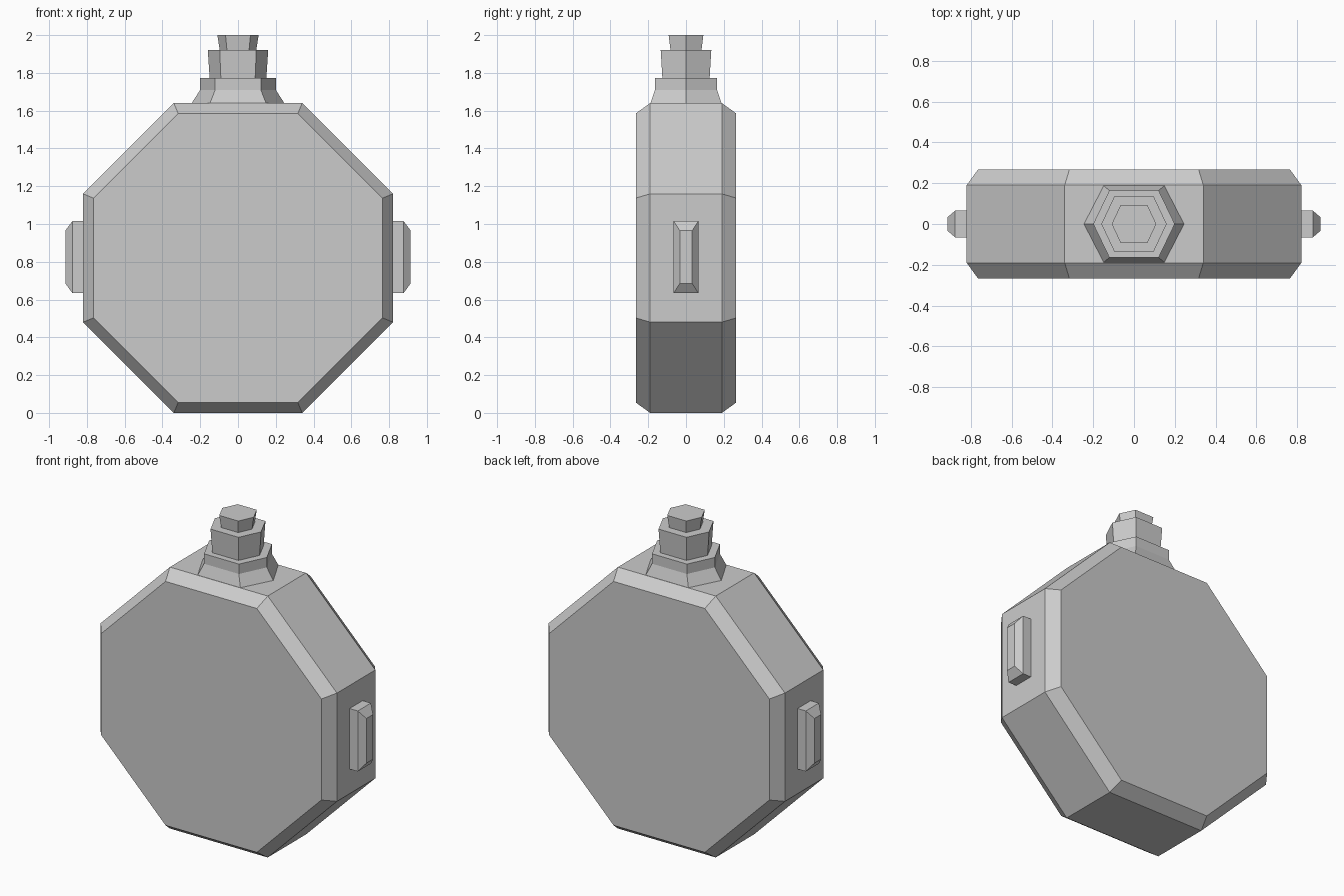
import bpy, bmesh, math

if "Cube" in bpy.data.objects:
    bpy.data.objects.remove(bpy.data.objects["Cube"])


def loft(name, rings):
    """Skin a closed solid through rings of equal point count."""
    bm = bmesh.new()
    loops = [[bm.verts.new(p) for p in ring] for ring in rings]
    n = len(loops[0])
    for a, b in zip(loops, loops[1:]):
        for i in range(n):
            j = (i + 1) % n
            bm.faces.new((a[i], a[j], b[j], b[i]))
    bm.faces.new(loops[0][::-1])
    bm.faces.new(loops[-1])
    bmesh.ops.recalc_face_normals(bm, faces=bm.faces)
    mesh = bpy.data.meshes.new(name)
    bm.to_mesh(mesh)
    bm.free()
    obj = bpy.data.objects.new(name, mesh)
    bpy.context.collection.objects.link(obj)
    return obj


def octagon(y, half):
    r = half / math.cos(math.pi / 8)
    angles = [math.pi / 8 + i * math.pi / 4 for i in range(8)]
    return [(r * math.cos(a), y, 0.82 + r * math.sin(a)) for a in angles]


def hexagon(z, rx, ry):
    k = 0.605 * rx
    return [(rx, 0, z), (k, ry, z), (-k, ry, z),
            (-rx, 0, z), (-k, -ry, z), (k, -ry, z)]


def rectangle(x, hy, hz):
    return [(x, sy * hy, 0.825 + sz * hz)
            for sy, sz in ((-1, -1), (1, -1), (1, 1), (-1, 1))]


# Octagonal flask body with chamfered rims
loft("flask_body", [octagon(-0.266, 0.765), octagon(-0.19, 0.82),
                    octagon(0.19, 0.82), octagon(0.266, 0.765)])

# Neck collar, stopper and knob
loft("neck_collar", [hexagon(1.64, 0.245, 0.188), hexagon(1.71, 0.2, 0.164),
                     hexagon(1.772, 0.2, 0.164)])
loft("stopper", [hexagon(1.772, 0.15, 0.125), hexagon(1.922, 0.16, 0.134)])
loft("stopper_knob", [hexagon(1.922, 0.097, 0.082), hexagon(2.0, 0.109, 0.092)])

# Strap lugs on both sides
lug = loft("side_lugs", [rectangle(0.815, 0.065, 0.19), rectangle(0.877, 0.065, 0.19),
                         rectangle(0.914, 0.033, 0.14)])
lug.modifiers.new("Mirror", 'MIRROR').use_axis[0] = True
